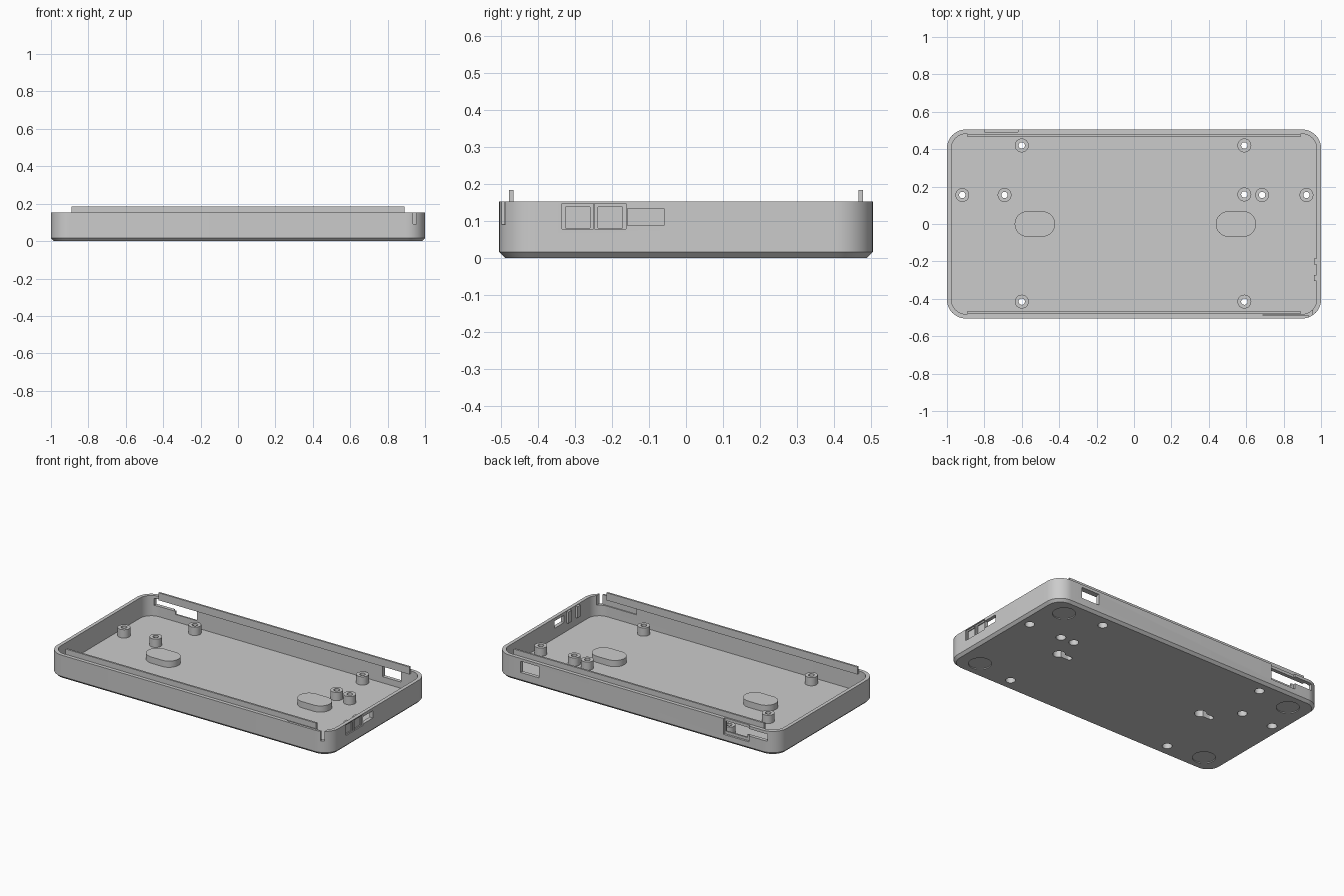
import bpy, bmesh, math

if "Cube" in bpy.data.objects:
    bpy.data.objects.remove(bpy.data.objects["Cube"])

FLOOR, TOP = 0.022, 0.152
HX, HY, WALL = 1.0, 0.505, 0.023


def outline(hx, hy, r, seg=12, cx=0, cy=0):
    """Rounded rectangle; a stadium when r == hy."""
    pts = []
    for k, (sx, sy) in enumerate([(1, 1), (-1, 1), (-1, -1), (1, -1)]):
        for i in range(seg + 1):
            a = math.pi / 2 * (k + i / seg)
            pts.append((cx + sx * (hx - r) + r * math.cos(a),
                        cy + sy * (hy - r) + r * math.sin(a)))
    return pts


def circle(cx, cy, r, n=32):
    return [(cx + r * math.cos(2 * math.pi * i / n),
             cy + r * math.sin(2 * math.pi * i / n)) for i in range(n)]


def loft(name, rings, closed=False):
    """Skin (outline, z) rings; cap both ends, or close the loop into a tube."""
    bm = bmesh.new()
    loops = [[bm.verts.new((x, y, z)) for x, y in pts] for pts, z in rings]
    pairs = list(zip(loops, loops[1:]))
    if closed:
        pairs.append((loops[-1], loops[0]))
    else:
        bm.faces.new(loops[0])
        bm.faces.new(loops[-1])
    for a, b in pairs:
        n = len(a)
        for i in range(n):
            j = (i + 1) % n
            bm.faces.new((a[i], a[j], b[j], b[i]))
    bmesh.ops.remove_doubles(bm, verts=bm.verts, dist=1e-5)
    bmesh.ops.recalc_face_normals(bm, faces=bm.faces)
    me = bpy.data.meshes.new(name)
    bm.to_mesh(me)
    bm.free()
    ob = bpy.data.objects.new(name, me)
    bpy.context.collection.objects.link(ob)
    return ob


def prism(name, pts, z0, z1):
    return loft(name, [(pts, z0), (pts, z1)])


def box(name, x0, x1, y0, y1, z0, z1):
    return prism(name, [(x0, y0), (x1, y0), (x1, y1), (x0, y1)], z0, z1)


def select(ob):
    bpy.ops.object.select_all(action='DESELECT')
    ob.select_set(True)
    bpy.context.view_layer.objects.active = ob


def cut(ob, cutters):
    select(ob)
    for c in cutters:
        c.hide_render = True
        m = ob.modifiers.new("cut", 'BOOLEAN')
        m.operation, m.solver, m.object = 'DIFFERENCE', 'EXACT', c
        bpy.ops.object.modifier_apply(modifier=m.name)


# tray shell: chamfered bottom, vertical walls, open cavity
outer = outline(HX, HY, 0.1)
inner = outline(HX - WALL, HY - WALL, 0.08)
tray = loft("tray_shell", [
    (outline(HX - 0.016, HY - 0.016, 0.084), 0), (outer, 0.016), (outer, TOP),
    (inner, TOP), (inner, FLOOR)])
parts, tools = [tray], []

# screw posts with counterbored holes through the floor
posts = [(-0.6, 0.42), (0.59, 0.42), (-0.6, -0.415), (0.59, -0.415), (0.59, 0.158),
         (-0.918, 0.155), (-0.692, 0.155), (0.685, 0.155), (0.922, 0.155)]
post_profile = [(0.037, 0.02), (0.037, 0.075), (0.017, 0.075),
                (0.017, 0.045), (0.029, 0.045), (0.029, 0.02)]
for x, y in posts:
    parts.append(loft("screw_post", [(circle(x, y, r), z) for r, z in post_profile], True))
    tools.append(prism("cutter", circle(x, y, 0.029), -0.05, 0.05))

# recesses for four rubber feet
for sx in (-1, 1):
    for sy in (-1, 1):
        tools.append(prism("cutter", circle(sx * 0.85, sy * 0.38, 0.068, 48), -0.05, 0.006))

# hanging pads with keyhole sockets underneath
for cx in (-0.53, 0.545):
    pad = prism("keyhole_pad", outline(0.108, 0.068, 0.068, 12, cx, 0), 0.018, 0.062)
    keys = [prism("cutter", circle(cx + 0.025, 0, 0.036), -0.05, 0.05),
            prism("cutter", outline(0.045, 0.017, 0.017, 8, cx - 0.025, 0), -0.05, 0.0495)]
    cut(pad, keys)
    parts.append(pad)
    tools += keys

# right wall: two shallow blind port recesses and one open port
for y0, y1 in ((-0.335, -0.250), (-0.247, -0.162)):
    tools.append(box("cutter", 0.992, 1.1, y0, y1, 0.078, 0.147))
    tools.append(box("cutter", 0.985, 1.1, y0 + 0.009, y1 - 0.009, 0.081, 0.138))
tools.append(box("cutter", 0.9, 1.1, -0.158, -0.060, 0.087, 0.133))
# back wall: stepped wide port with outer recess, and a small port
tools.append(box("cutter", -0.80, -0.62, 0.492, 0.6, 0.05, 0.2))
tools.append(box("cutter", -0.78, -0.63, 0.43, 0.6, 0.068, 0.134))
tools.append(box("cutter", -0.93, -0.775, 0.40, 0.6, 0.088, 0.1338))
tools.append(box("cutter", 0.69, 0.82, 0.43, 0.6, 0.062, 0.134))
# front wall: inner pocket and a narrow slot at the corner
tools.append(box("cutter", 0.69, 0.955, -0.489, -0.44, 0.09, 0.2))
tools.append(box("cutter", 0.935, 0.9545, -0.6, -0.47, 0.0905, 0.201))
cut(tray, tools)
for t in tools:
    bpy.data.objects.remove(t)

# ribs behind the blind ports
for y in (-0.2, -0.29):
    parts.append(box("port_rib", 0.963, 0.979, y - 0.016, y + 0.016, 0.075, 0.148))

# snap lips along the long walls, rooted below the rim
for s in (-1, 1):
    prof = [(0.466, 0.136), (0.484, 0.136), (0.484, 0.148), (0.478, 0.148),
            (0.478, 0.184), (0.466, 0.184)]
    bm = bmesh.new()
    face = bm.faces.new([bm.verts.new((-0.89, s * y, z)) for y, z in prof])
    ext = bmesh.ops.extrude_face_region(bm, geom=[face], use_keep_orig=True)
    bmesh.ops.translate(bm, vec=(1.78, 0, 0),
                        verts=[v for v in ext["geom"] if isinstance(v, bmesh.types.BMVert)])
    bmesh.ops.recalc_face_normals(bm, faces=bm.faces)
    me = bpy.data.meshes.new("snap_lip")
    bm.to_mesh(me)
    bm.free()
    lip = bpy.data.objects.new("snap_lip", me)
    bpy.context.collection.objects.link(lip)
    parts.append(lip)

# smooth the curved walls, keep hard edges
for ob in parts:
    select(ob)
    bpy.ops.object.shade_smooth_by_angle(angle=math.radians(30))
